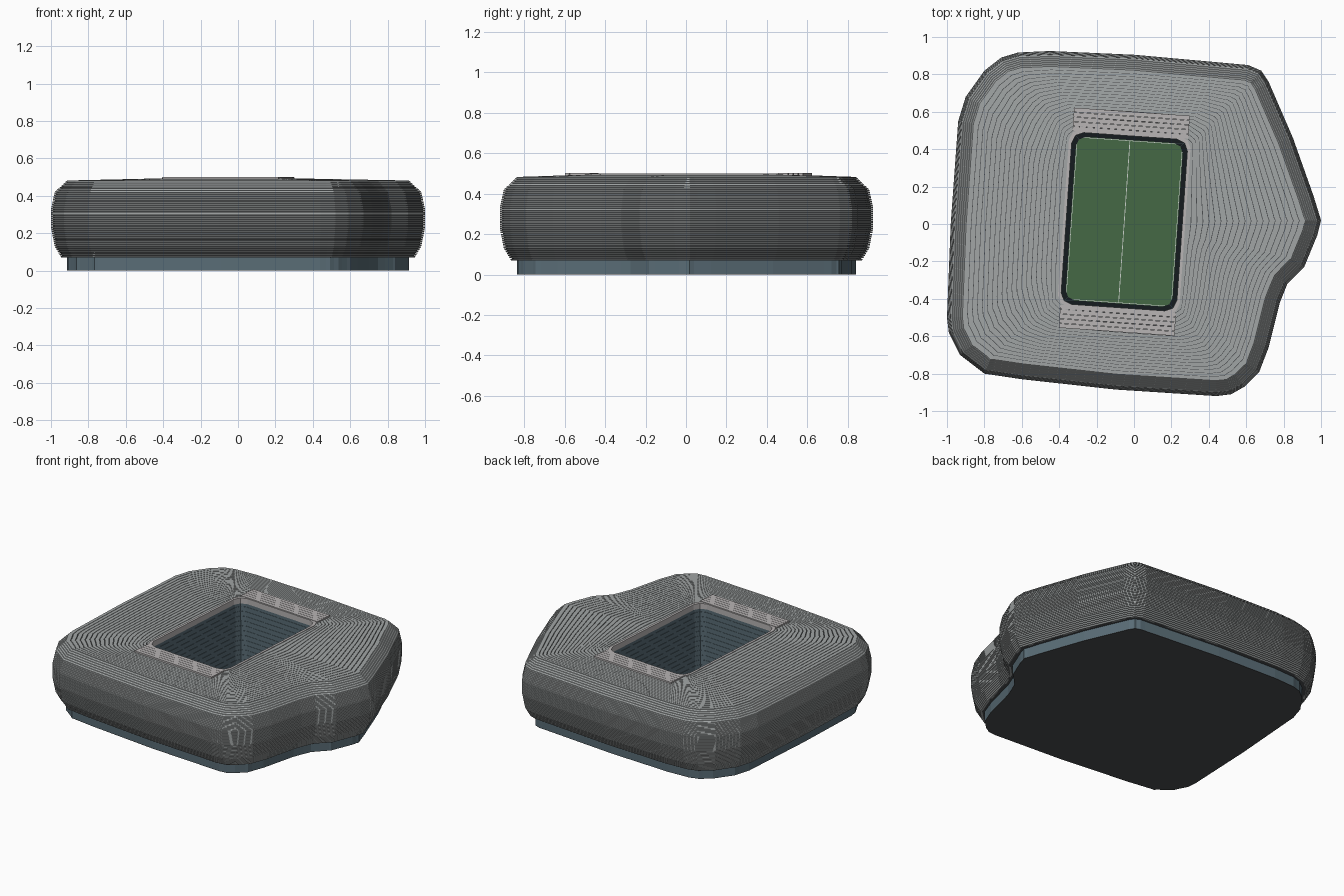
import bpy, math
from mathutils import Vector, Matrix

if "Cube" in bpy.data.objects:
    bpy.data.objects.remove(bpy.data.objects["Cube"])

CX, CY, ROT = -0.052, 0.012, math.radians(-4)   # opening centre and twist
PLACE = Matrix.Translation((CX, CY, 0)) @ Matrix.Rotation(ROT, 4, 'Z')

OUTLINE = [(1.0, .02), (.96, .15), (.85, .46), (.72, .76), (.68, .82), (.61, .85),
           (0, .905), (-.45, .925), (-.62, .917), (-.71, .89), (-.80, .82), (-.90, .68),
           (-.94, .55), (-.98, 0), (-1.0, -.5), (-.99, -.58), (-.93, -.70), (-.80, -.80),
           (-.6, -.83), (-.1, -.885), (.44, -.92), (.52, -.91), (.59, -.87), (.67, -.79),
           (.72, -.66), (.78, -.42), (.82, -.32), (.87, -.27), (.91, -.23), (.98, -.06)]
# facade profile: (inset, height)
PROFILE = [(.055, .07), (.02, .13), (0, .23), (0, .33), (.02, .42), (.085, .482)]


def mat(name, *rgb):
    m = bpy.data.materials.new(name)
    m.diffuse_color = (*rgb, 1)
    m.use_nodes = True
    m.node_tree.nodes["Principled BSDF"].inputs["Base Color"].default_value = m.diffuse_color
    return m


SLAT = mat("slat_grey", .36, .38, .38)
DARK = mat("dark_skin", .07, .075, .08)
GLASS = mat("blue_glass", .10, .15, .18)
PALE = mat("pale_panel", .48, .46, .46)
GRASS = mat("grass", .06, .14, .06)
LINE = mat("line_white", .6, .65, .6)


def resample(pts, step=.05):
    out = []
    for i, a in enumerate(pts):
        a, b = Vector(a), Vector(pts[(i + 1) % len(pts)])
        n = max(1, math.ceil((b - a).length / step))
        out += [a.lerp(b, k / n) for k in range(n)]
    return out


BASE = resample(OUTLINE)
N = len(BASE)
NORMALS = []
for i in range(N):
    d = (BASE[i] - BASE[i - 1]).normalized() + (BASE[(i + 1) % N] - BASE[i]).normalized()
    NORMALS.append(Vector((d.y, -d.x)).normalized())


def ring(inset, z):
    return [(p.x - n.x * inset, p.y - n.y * inset, z) for p, n in zip(BASE, NORMALS)]


def rect(hx, hy, ch, z):
    """Chamfered, twisted rectangle around the opening."""
    pts = []
    for sx, sy in ((1, 1), (-1, 1), (-1, -1), (1, -1)):
        pair = [(sx * hx, sy * (hy - ch)), (sx * (hx - ch * .3), sy * (hy - ch * .3)),
                (sx * (hx - ch), sy * hy)]
        pts += pair if sx * sy > 0 else pair[::-1]
    return [tuple(PLACE @ Vector((x, y, z))) for x, y in pts]


def roof_ring(t, dz=0):
    """Blend from facade top (t=0) to the opening edge (t=1)."""
    hx, hy, ch = .322, .472, .05
    out = []
    for x, y, z in ring(.085, .482):
        a = math.atan2(y - CY, x - CX) - ROT
        c, s = abs(math.cos(a)) + 1e-6, abs(math.sin(a)) + 1e-6
        r = min(hx / c, hy / s, (hx + hy - ch) / (c + s))
        ix, iy = CX + r * math.cos(a + ROT), CY + r * math.sin(a + ROT)
        out.append((x + (ix - x) * t, y + (iy - y) * t, z + .012 * t + dz))
    return out


def loft(name, groups, material, closed=False, cap_start=False, cap_end=False):
    verts, faces = [], []
    for loops in groups:
        o, n, m = len(verts), len(loops[0]), len(loops)
        for l in loops:
            verts += l
        for j in range(m if closed else m - 1):
            a, b = o + j * n, o + (j + 1) % m * n
            faces += [(a + i, a + (i + 1) % n, b + (i + 1) % n, b + i) for i in range(n)]
        if cap_start:
            faces.append(tuple(range(o + n - 1, o - 1, -1)))
        if cap_end:
            faces.append(tuple(range(o + (m - 1) * n, o + m * n)))
    me = bpy.data.meshes.new(name)
    me.from_pydata(verts, [], faces)
    me.materials.append(material)
    ob = bpy.data.objects.new(name, me)
    bpy.context.collection.objects.link(ob)
    return ob


def box(name, x, y, z, sx, sy, sz, material):
    bpy.ops.mesh.primitive_cube_add(size=1)
    ob = bpy.context.object
    ob.name = name
    ob.matrix_world = PLACE @ Matrix.Translation((x, y, z)) @ Matrix.Diagonal((sx, sy, sz, 1))
    ob.data.materials.append(material)


def at_height(z):
    for (i0, z0), (i1, z1) in zip(PROFILE, PROFILE[1:]):
        if z <= z1 + 1e-6:
            return i0 + (i1 - i0) * (z - z0) / (z1 - z0)
    return PROFILE[-1][0]


# recessed glazed base with dark underside
loft("base_wall", [[ring(.085, .002), ring(.085, .075)]], GLASS)
loft("base_floor", [[ring(.085, 0), ring(.085, .004)]], DARK, cap_start=True, cap_end=True)
loft("soffit", [[ring(.095, .07), ring(.06, .07)]], DARK)

# facade: dark skin wrapped in stacked slats
loft("facade_skin", [[ring(i + .010, z) for i, z in PROFILE]], DARK)
COUNT = 40
pitch = (.482 - .07) / COUNT
slats = []
for k in range(COUNT):
    z0 = .07 + k * pitch
    z1 = z0 + pitch * .75
    a, b = at_height(z0), at_height(z1)
    slats.append([ring(a + .014, z0), ring(a, z0), ring(b, z1), ring(b + .014, z1)])
loft("facade_slats", slats, SLAT, closed=True)

# roof: dark skin with concentric slats shrinking to the opening
loft("roof_skin", [[roof_ring(0, -.006), roof_ring(1, -.006)]], DARK)
RINGS = 20
loft("roof_slats", [[roof_ring(k / RINGS, -.008), roof_ring(k / RINGS),
                     roof_ring((k + .88) / RINGS), roof_ring((k + .88) / RINGS, -.008)]
                    for k in range(RINGS)], SLAT, closed=True)

# pale rim around the opening
loft("opening_rim", [[rect(.326, .476, .06, .46), rect(.326, .476, .06, .498),
                      rect(.310, .460, .06, .498), rect(.310, .460, .06, .46)]], PALE, closed=True)

# steep inner bowl with narrow tiers
TIERS = 14
bowl = []
for k in range(TIERS):
    t = k / TIERS
    grow = .026 * t
    z0, z1 = .02 + .45 * t, .02 + .45 * (k + 1) / TIERS
    bowl += [rect(.286 + grow, .438 + grow, .05, z0), rect(.286 + grow, .438 + grow, .05, z1)]
loft("inner_bowl", [bowl], GLASS)

# pitch with border and centre lines
loft("pitch", [[rect(.30, .45, .03, .012), rect(.30, .45, .03, .02)]], GRASS, cap_start=True, cap_end=True)
box("centre_line", 0, 0, .021, .004, .87, .002, LINE)
for s in (-1, 1):
    box("side_line", s * .282, 0, .021, .003, .87, .002, LINE)
    box("end_line", 0, s * .434, .021, .564, .003, .002, LINE)

# striped raised panels at both ends of the opening
for s in (-1, 1):
    for k in range(5):
        box("end_panel", 0, s * (.478 + .025 * k), .495, .62, .0235, .012, PALE)
